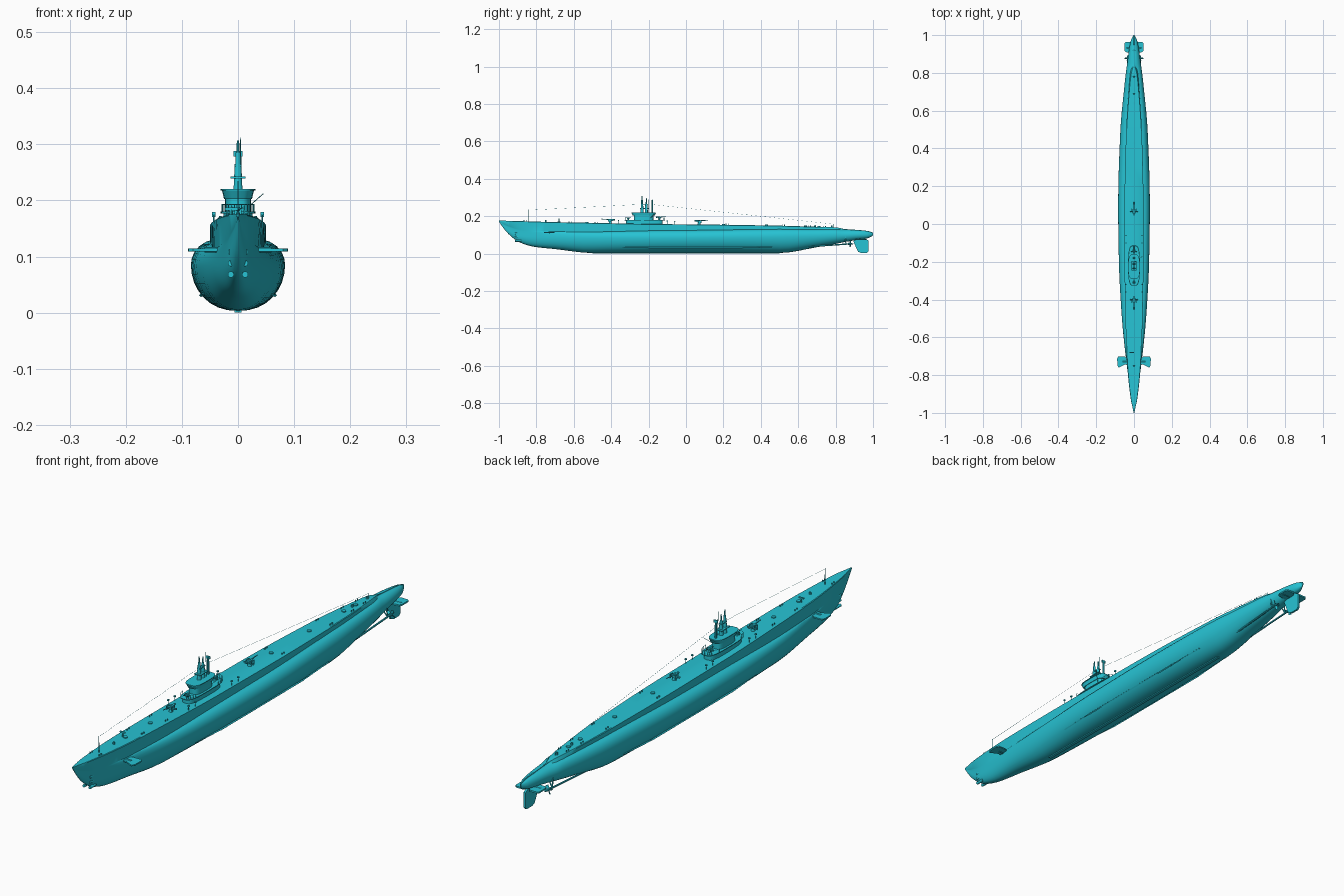
import bpy, bmesh, math
from mathutils import Vector, Matrix

if "Cube" in bpy.data.objects:
    bpy.data.objects.remove(bpy.data.objects["Cube"])

mat = bpy.data.materials.new("hull_paint")
mat.diffuse_color = (0.02, 0.55, 0.66, 1)
mat.use_nodes = True
mat.node_tree.nodes["Principled BSDF"].inputs["Base Color"].default_value = mat.diffuse_color


def finish(name, bm, angle=35):
    bmesh.ops.remove_doubles(bm, verts=bm.verts, dist=1e-5)
    bmesh.ops.recalc_face_normals(bm, faces=bm.faces)
    me = bpy.data.meshes.new(name)
    bm.to_mesh(me)
    bm.free()
    me.materials.append(mat)
    ob = bpy.data.objects.new(name, me)
    bpy.context.collection.objects.link(ob)
    bpy.ops.object.select_all(action='DESELECT')
    ob.select_set(True)
    bpy.context.view_layer.objects.active = ob
    bpy.ops.object.shade_smooth_by_angle(angle=math.radians(angle))
    return ob


def rod(bm, a, b, r1, r2=None, n=10):
    a, b = Vector(a), Vector(b)
    d = b - a
    m = Matrix.Translation((a + b) / 2) @ d.to_track_quat('Z', 'Y').to_matrix().to_4x4()
    bmesh.ops.create_cone(bm, cap_ends=True, segments=n, radius1=r1,
                          radius2=r1 if r2 is None else r2, depth=d.length, matrix=m)


def block(bm, c, size, rot=None):
    m = Matrix.Translation(c) @ (rot or Matrix()) @ Matrix.Diagonal((*size, 1))
    bmesh.ops.create_cube(bm, size=1, matrix=m)


def prism(bm, outline, axis, lo, hi, top=1.0):
    # extrude a 2D outline along z (axis 2) or x (axis 0)
    cy = sum(p[1] for p in outline) / len(outline)

    def put(p, h, k):
        u, v = p[0] * k, cy + (p[1] - cy) * k
        return (u, v, h) if axis == 2 else (h, p[0], p[1])
    A = [bm.verts.new(put(p, lo, 1)) for p in outline]
    B = [bm.verts.new(put(p, hi, top)) for p in outline]
    bm.faces.new(A)
    bm.faces.new(B)
    for i in range(len(A)):
        j = (i + 1) % len(A)
        bm.faces.new((A[i], A[j], B[j], B[i]))


def oval(w, y0, y1, e=0.6, n=28):
    sg = lambda t: math.copysign(abs(t) ** e, t)
    return [(w * sg(math.cos(2 * math.pi * i / n)),
             (y0 + y1) / 2 + (y1 - y0) / 2 * sg(math.sin(2 * math.pi * i / n))) for i in range(n)]


# hull stations: y, keel z, beam, beam z, casing width, casing foot z, deck width, deck z
ST = [(-1, .170, .0015, .172, .0015, .174, .002, .176), (-.97, .128, .005, .145, .006, .155, .008, .1755),
      (-.94, .096, .010, .12, .012, .145, .015, .175), (-.89, .060, .019, .095, .02, .13, .022, .1735),
      (-.81, .036, .030, .088, .029, .122, .031, .171), (-.7, .024, .044, .085, .037, .117, .039, .168),
      (-.5, .003, .064, .083, .045, .116, .045, .164), (-.2, .003, .080, .083, .049, .122, .05, .158),
      (.1, .003, .084, .085, .05, .125, .05, .155), (.5, .003, .072, .089, .041, .13, .041, .149),
      (.7, .034, .054, .092, .028, .128, .027, .143), (.8, .052, .043, .095, .02, .128, .015, .140),
      (.85, .062, .036, .097, .006, .128, .002, .131), (.92, .074, .027, .1, .004, .125, .002, .126),
      (.97, .082, .017, .1, .003, .12, .001, .121), (1, .096, .003, .104, .002, .110, .001, .112)]


def station(y):
    # monotone cubic interpolation between stations
    i = max(k for k in range(len(ST) - 1) if ST[k][0] <= y + 1e-9)
    h = ST[i + 1][0] - ST[i][0]
    t = (y - ST[i][0]) / h

    def slope(k, c):
        return (ST[k + 1][c] - ST[k][c]) / (ST[k + 1][0] - ST[k][0])

    def tan(k, c):
        if k == 0 or k == len(ST) - 1:
            return slope(min(k, len(ST) - 2), c)
        a, b = slope(k - 1, c), slope(k, c)
        return 2 * a * b / (a + b) if a * b > 0 else 0
    return [(2*t**3-3*t*t+1)*ST[i][c] + (t**3-2*t*t+t)*h*tan(i, c) + (3*t*t-2*t**3)*ST[i+1][c]
            + (t**3-t*t)*h*tan(i+1, c) for c in range(1, 8)]


def deck(y):
    return station(y)[6]


# hull with ballast tanks and deck casing, lofted as one skin
bm = bmesh.new()
ys = sorted({ST[i][0] + (ST[i+1][0] - ST[i][0]) * k / 4 for i in range(len(ST) - 1) for k in range(4)} | {1.0})
rings = []
for y in ys:
    zk, wb, zb, ws, zj, wd, zd = station(y)
    e = 0.9
    half = [(wb * math.sin(a) ** e, zb - (zb - zk) * math.cos(a)) for a in [math.pi / 2 * k / 8 for k in range(1, 9)]]
    half += [(ws + (wb - ws) * math.cos(a), zb + (zj - zb) * math.sin(a)) for a in [math.pi / 2 * k / 5 for k in range(1, 6)]]
    half += [(wd, zd - .002), (wd * .93, zd)]
    pts = [(0, zk)] + half + [(0, zd)] + [(-x, z) for x, z in reversed(half)]
    rings.append([bm.verts.new((x, y, z)) for x, z in pts])
n = len(rings[0])
for A, B in zip(rings, rings[1:]):
    for i in range(n):
        bm.faces.new((A[i], A[(i+1) % n], B[(i+1) % n], B[i]))
bm.faces.new(rings[0])
bm.faces.new(rings[-1])
finish("hull", bm, 30)

# keel bar and bilge keels
bm = bmesh.new()
block(bm, (0, 0, .003), (.012, 1.0, .006))
for s in (-1, 1):
    rod(bm, (s*.058, -.34, .034), (s*.066, -.2, .031), .003, n=4)
    rod(bm, (s*.066, -.2, .031), (s*.066, .3, .031), .0035, n=4)
    rod(bm, (s*.066, .3, .031), (s*.06, .46, .036), .003, n=4)
finish("keels", bm)

# bow planes, stern planes, rudder
bm = bmesh.new()
for s in (-1, 1):
    prism(bm, [(s*.03, -.715), (s*.03, -.745), (s*.05, -.745), (s*.08, -.76), (s*.088, -.75), (s*.089, -.712),
               (s*.083, -.702), (s*.05, -.702)], 2, .109, .114)
    rod(bm, (s*.03, -.73, .112), (s*.06, -.73, .112), .005)
finish("bow_planes", bm)
bm = bmesh.new()
for s in (-1, 1):
    prism(bm, [(s*.003, .905), (s*.045, .91), (s*.05, .918), (s*.05, .958), (s*.044, .964), (s*.014, .964), (s*.003, .95)], 2, .073, .079)
rod(bm, (-.04, .93, .076), (.04, .93, .076), .0045)
finish("stern_planes", bm)
bm = bmesh.new()
prism(bm, [(.895, .065), (.91, .03), (.92, .01), (.935, .004), (.968, .004), (.976, .012), (.976, .07), (.96, .078),
           (.955, .1), (.915, .1)], 0, -.004, .004)
finish("rudder", bm)

# propeller shafts, struts and screws
for s in (-1, 1):
    bm = bmesh.new()
    x, z = s*.033, .052
    rod(bm, (s*.03, .62, .034), (x, .88, z), .0035)
    rod(bm, (x, .866, z), (x, .895, z), .006, .002)
    rod(bm, (x, .855, z), (s*.008, .85, .085), .0025, n=6)
    rod(bm, (x, .855, z), (s*.033, .85, .095), .0025, n=6)
    for k in range(4):
        R = Matrix.Rotation(k * math.pi / 2 + .4, 4, 'Y')
        block(bm, Vector((x, .878, z)) + R @ Vector((0, 0, .010)), (.010, .0015, .015), R @ Matrix.Rotation(.6, 4, 'Z'))
    finish("propeller_shaft", bm)

# torpedo tube doors
bm = bmesh.new()
for s in (-1, 1):
    for z in (.068, .088, .108):
        rod(bm, (s*.0125, -.914, z), (s*.0125, -.88, z), .0055, n=12)
finish("tube_doors", bm)

# conning tower: lower house, overhanging platforms, bridge and bulwark
bm = bmesh.new()
prism(bm, oval(.026, -.318, -.125), 2, .15, .178)
prism(bm, oval(.031, -.328, -.112), 2, .177, .180)
finish("tower_house", bm)
bm = bmesh.new()
prism(bm, oval(.023, -.278, -.175), 2, .179, .205)
prism(bm, oval(.025, -.284, -.168), 2, .203, .218, 1.14)
prism(bm, oval(.031, -.292, -.162), 2, .2175, .220)
finish("bridge", bm)

# periscope shears and masts
bm = bmesh.new()
for y, top in ((-.235, .285), (-.212, .275)):
    rod(bm, (0, y, .2), (0, y, .265), .009, .006, 14)
    rod(bm, (0, y, .26), (0, y, top), .005, .0045, 12)
    rod(bm, (0, y, top), (0, y, top + .022), .003, .002, 8)
rod(bm, (0, -.18, .2), (0, -.18, .285), .005, .0035)
block(bm, (0, -.222, .241), (.026, .05, .003))
block(bm, (0, -.222, .262), (.012, .036, .003))
block(bm, (0, -.18, .283), (.016, .004, .010))
rod(bm, (.006, -.2, .22), (.004, -.2, .312), .0015, .0008, 6)
rod(bm, (.02, -.19, .19), (.045, -.17, .212), .0008, n=5)
finish("periscope_shears", bm)


# guns: pedestal, cradle, shields, barrel, seats
def gun(name, y, z, d, k):
    bm = bmesh.new()
    P = lambda a, b, c: (a*k, y + d*b*k, z + c*k)
    rod(bm, P(0, 0, -.004), P(0, 0, .014), .009*k, .006*k, 12)
    block(bm, P(0, -.002, .018), (.014*k, .026*k, .010*k))
    rod(bm, P(0, .005, .021), P(0, .05, .024), .0028*k, .0016*k, 8)
    rod(bm, P(0, -.026, .02), P(0, .005, .021), .004*k, n=8)
    for s in (-1, 1):
        block(bm, P(s*.012, .003, .016), (.003*k, .020*k, .014*k))
        block(bm, P(s*.017, -.004, .012), (.010*k, .008*k, .003*k))
        rod(bm, P(s*.006, -.004, .009), P(s*.022, -.006, .016), .0014*k, n=6)
    finish(name, bm)


gun("fore_deck_gun", -.405, deck(-.405), -1, .95)
gun("aft_deck_gun", .07, deck(.07), 1, .95)
gun("fore_platform_gun", -.308, .180, -1, .55)
gun("aft_platform_gun", -.143, .180, 1, .7)

# platform rails and deck stanchions
bm = bmesh.new()
rail = [(x, y) for x, y in oval(.030, -.326, -.114, n=32) if y > -.175 or y < -.29]
for x, y in rail:
    rod(bm, (x, y, .179), (x, y, .193), .0007, n=4)
for a, b in zip(rail, rail[1:] + rail[:1]):
    if (Vector(a) - Vector(b)).length < .05:
        rod(bm, (*a, .193), (*b, .193), .0007, n=4)
for y in (-.36, -.32, -.1, -.06):
    for s in (-1, 1):
        rod(bm, (s*.043, y, .15), (s*.043, y, deck(y) + .018), .0012, n=5)
        block(bm, (s*.043, y, deck(y) + .016), (.006, .006, .005))
finish("railings", bm)

# hatches, bollards, capstans and vents on the deck
bm = bmesh.new()
for y in (-.68, -.53, .2, .43, .64, .71):
    rod(bm, (0, y, deck(y) - .003), (0, y, deck(y) + .004), .008, n=12)
for y in (-.86, -.62, -.48, .22, .52, .66, .74):
    w = station(y)[5] * .75
    for s in (-1, 1):
        for o in (-.006, .006):
            rod(bm, (s*w, y + o, deck(y) - .002), (s*w, y + o, deck(y) + .006), .002, n=8)
for y in (-.75, .69, .78):
    rod(bm, (0, y, deck(y) - .002), (0, y, deck(y) + .009), .005, .0035, 10)
rod(bm, (-.012, -.68, .16), (-.012, -.68, .184), .003, n=8)
block(bm, (-.012, -.68, .185), (.022, .005, .005))
finish("deck_fittings", bm)

# jack staff, ensign staff and aerial wires
bm = bmesh.new()
rod(bm, (0, -.84, .165), (0, -.84, .235), .0014, .0008, 6)
rod(bm, (0, .79, .13), (0, .79, .158), .001, n=6)
rod(bm, (0, -.84, .232), (0, -.24, .263), .0004, n=3)
rod(bm, (0, .79, .157), (0, -.18, .262), .0004, n=3)
finish("masts_and_wires", bm)
